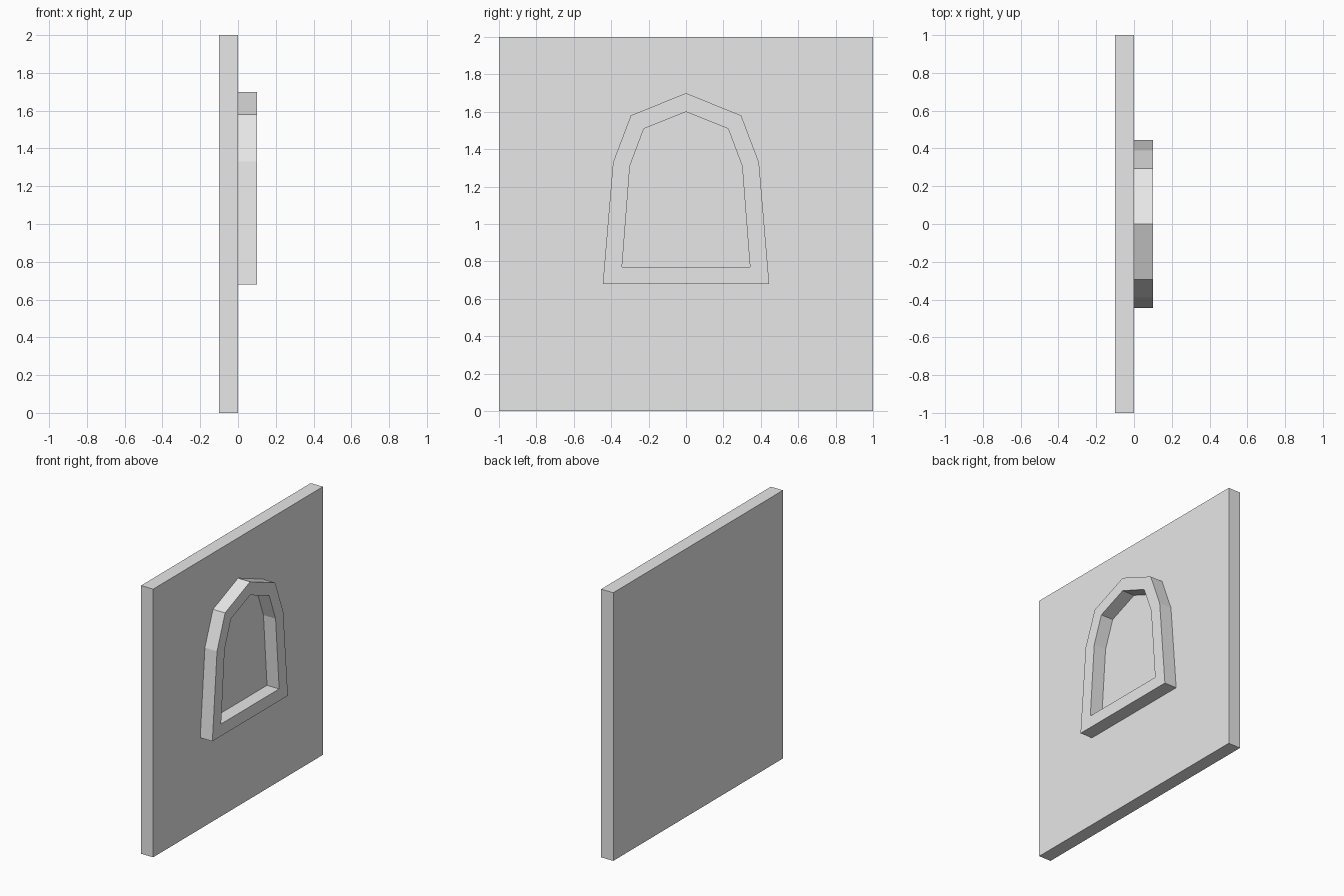
import bpy
import bmesh

default_cube = bpy.data.objects.get("Cube")
if default_cube:
    bpy.data.objects.remove(default_cube, do_unlink=True)

# One plain grey for the whole model
grey = bpy.data.materials.new("light_grey")
grey.use_nodes = True
colour = (0.8, 0.8, 0.8, 1)
grey.diffuse_color = colour
grey.node_tree.nodes["Principled BSDF"].inputs["Base Color"].default_value = colour


def add_object(name, bm):
    bmesh.ops.recalc_face_normals(bm, faces=bm.faces)
    mesh = bpy.data.meshes.new(name)
    bm.to_mesh(mesh)
    bm.free()
    mesh.materials.append(grey)
    obj = bpy.data.objects.new(name, mesh)
    bpy.context.collection.objects.link(obj)
    return obj


def arch_outline(half):
    """Mirror a half profile, apex first, into a closed outline."""
    return half + [(-y, z) for y, z in reversed(half[1:])]


# Wall panel
bm = bmesh.new()
bmesh.ops.create_cube(bm, size=1)
bmesh.ops.scale(bm, vec=(0.1, 2, 2), verts=bm.verts)
bmesh.ops.translate(bm, vec=(-0.05, 0, 1), verts=bm.verts)
add_object("wall_panel", bm)

# Pointed window frame: a ring between two outlines, extruded from the wall
outer = arch_outline([(0, 1.7), (0.295, 1.58), (0.39, 1.33), (0.445, 0.68)])
inner = arch_outline([(0, 1.6), (0.225, 1.51), (0.3, 1.31), (0.342, 0.77)])
bm = bmesh.new()
rings = [[bm.verts.new((0, y, z)) for y, z in line] for line in (outer, inner)]
count = len(outer)
for i in range(count):
    j = (i + 1) % count
    bm.faces.new((rings[0][i], rings[0][j], rings[1][j], rings[1][i]))
front = bmesh.ops.extrude_face_region(bm, geom=bm.faces[:], use_keep_orig=True)
moved = [g for g in front["geom"] if isinstance(g, bmesh.types.BMVert)]
bmesh.ops.translate(bm, vec=(0.1, 0, 0), verts=moved)
add_object("window_frame", bm)
